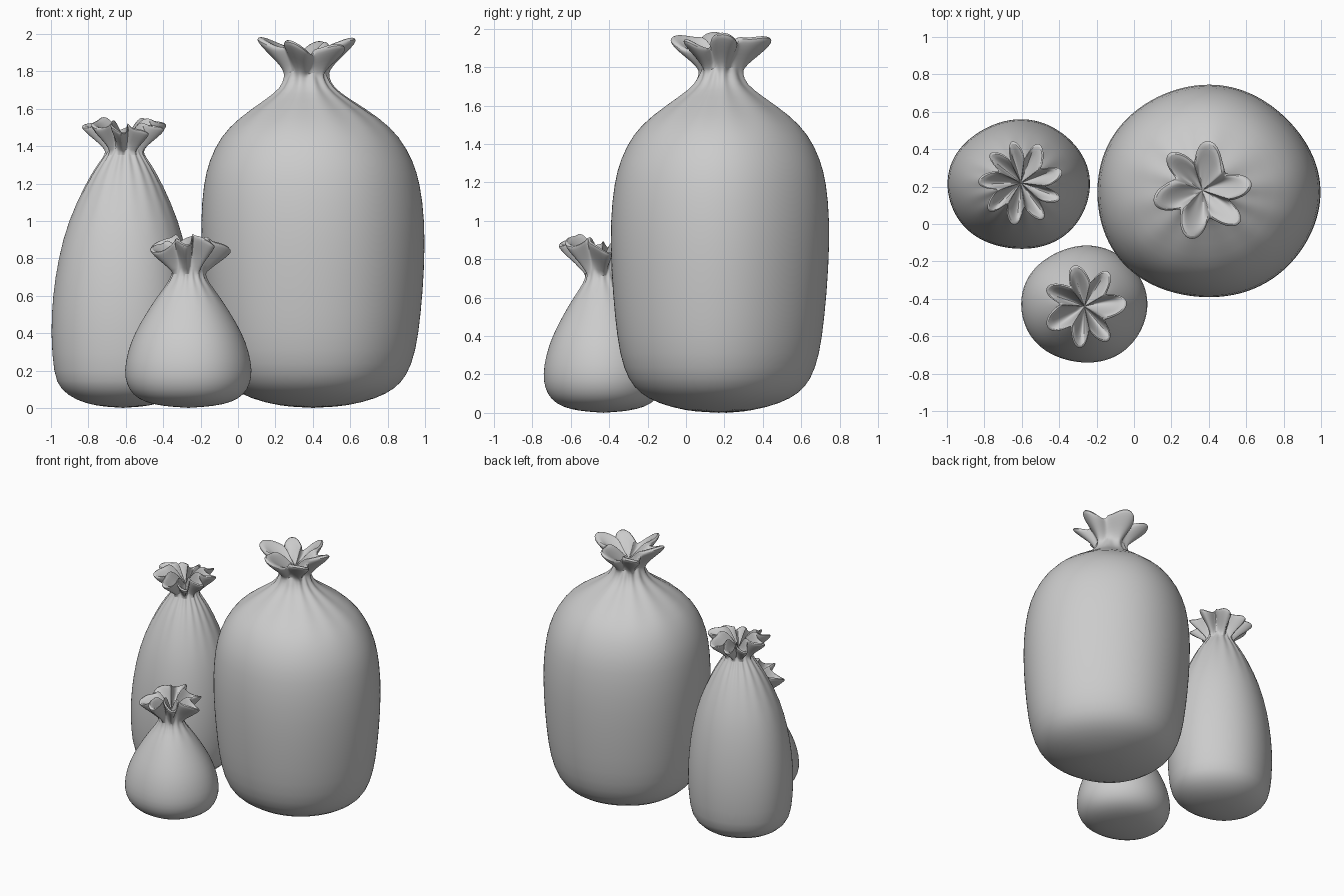
import bpy, bmesh, math, random
from math import sin, cos, pi

cube = bpy.data.objects.get("Cube")
if cube:
    bpy.data.objects.remove(cube, do_unlink=True)

cloth = bpy.data.materials.new("grey cloth")
cloth.use_nodes = True
GREY = (0.6, 0.6, 0.6, 1)
cloth.diffuse_color = GREY
cloth.node_tree.nodes["Principled BSDF"].inputs["Base Color"].default_value = GREY

SEGMENTS = 96

# Gathered collar: (height share, radius share, fold depth, curl)
COLLAR = [(0.12, 0.46, 0.06, 0.0), (0.32, 0.56, 0.12, 0.1), (0.55, 0.75, 0.18, 0.25),
          (0.72, 0.86, 0.22, 0.4), (0.80, 0.88, 0.24, 0.45), (0.86, 0.80, 0.25, 0.45),
          (0.80, 0.66, 0.25, 0.45), (0.62, 0.46, 0.22, 0.4), (0.45, 0.24, 0.12, 0.2)]


def sack(name, body, size, neck, profile, top, collar_radius, lobes, phase, seed):
    """Loft one tied sack from rings, with pleats at the neck and a ruffled collar."""
    rng = random.Random(seed)
    offsets = [rng.uniform(0, 2 * pi) for _ in range(4)]
    neck_z = profile[-1][0]
    bm = bmesh.new()
    rings = []

    def fold(a):
        # uneven lobes around the collar
        return lobes * (a - phase) + 0.5 * sin(2 * a + offsets[0]) + 0.35 * sin(3 * a + offsets[1])

    def add_ring(point):
        rings.append([bm.verts.new(point(2 * pi * i / SEGMENTS)) for i in range(SEGMENTS)])

    # body: the centre drifts to the neck, pleats fade in near the top
    for z, share in profile[1:]:
        t = (z / neck_z) ** 3
        pleat = 0.05 * max(0, z / neck_z - 0.85) / 0.15

        def body_point(a):
            soft = 1 + 0.008 * sin(3 * a + offsets[2]) + 0.006 * sin(5 * a + offsets[3])
            r = share * soft * (1 + pleat * cos(2 * fold(a)))
            return (body[0] + (neck[0] - body[0]) * t + size[0] * r * cos(a),
                    body[1] + (neck[1] - body[1]) * t + size[1] * r * sin(a), z)
        add_ring(body_point)

    # collar: flares out, rolls over the rim and falls back inside
    for height, share, depth, curl in COLLAR:
        def collar_point(a):
            f = fold(a)
            r = collar_radius * (share + depth * cos(f) + 0.2 * depth * sin(2 * f + offsets[3]))
            b = a + curl * 1.4 / lobes * sin(f)
            lift = 0.5 * depth * sin(f + offsets[2]) + 0.45 * depth * sin(2 * a + offsets[1])
            lift += 0.2 * depth * sin(2 * f + offsets[0])
            z = neck_z + (top - neck_z) * (height + lift)
            return neck[0] + r * cos(b), neck[1] + r * sin(b), z
        add_ring(collar_point)

    # skin between rings, then close the base and the inside of the collar
    for low, high in zip(rings, rings[1:]):
        for i in range(SEGMENTS):
            j = (i + 1) % SEGMENTS
            bm.faces.new((low[i], low[j], high[j], high[i]))
    base = bm.verts.new((body[0], body[1], 0))
    inside = bm.verts.new((neck[0], neck[1], neck_z + 0.35 * (top - neck_z)))
    for i in range(SEGMENTS):
        j = (i + 1) % SEGMENTS
        bm.faces.new((base, rings[0][j], rings[0][i]))
        bm.faces.new((inside, rings[-1][i], rings[-1][j]))

    mesh = bpy.data.meshes.new(name)
    bm.to_mesh(mesh)
    bm.free()
    mesh.materials.append(cloth)
    obj = bpy.data.objects.new(name, mesh)
    bpy.context.collection.objects.link(obj)
    bpy.ops.object.select_all(action="DESELECT")
    obj.select_set(True)
    bpy.context.view_layer.objects.active = obj
    bpy.ops.object.shade_smooth_by_angle(angle=math.radians(50))
    smooth = obj.modifiers.new("soften", "SUBSURF")
    smooth.levels = smooth.render_levels = 1
    return obj


# Profiles are (height, share of the full half width)
sack("large_sack", (0.4, 0.17), (0.6, 0.572), (0.365, 0.18),
     [(0, 0), (0.01, 0.3), (0.05, 0.56), (0.1, 0.72), (0.17, 0.83), (0.3, 0.91), (0.5, 0.955),
      (0.75, 0.99), (1, 1), (1.2, 0.965), (1.32, 0.91), (1.45, 0.8), (1.55, 0.63),
      (1.65, 0.37), (1.71, 0.23), (1.77, 0.19)],
     1.97, 0.235, 6, math.radians(73), 4)

sack("medium_sack", (-0.615, 0.21), (0.385, 0.35), (-0.605, 0.22),
     [(0, 0), (0.01, 0.36), (0.04, 0.65), (0.1, 0.87), (0.18, 0.96), (0.4, 1), (0.6, 0.975),
      (0.8, 0.9), (1, 0.77), (1.2, 0.53), (1.3, 0.37), (1.36, 0.25)],
     1.54, 0.205, 9, 0.3, 7)

sack("small_sack", (-0.265, -0.43), (0.342, 0.317), (-0.265, -0.44),
     [(0, 0), (0.01, 0.4), (0.03, 0.68), (0.07, 0.87), (0.13, 0.97), (0.2, 1), (0.3, 0.95),
      (0.4, 0.84), (0.5, 0.67), (0.6, 0.48), (0.68, 0.29), (0.72, 0.25)],
     0.92, 0.2, 7, 0.9, 12)
